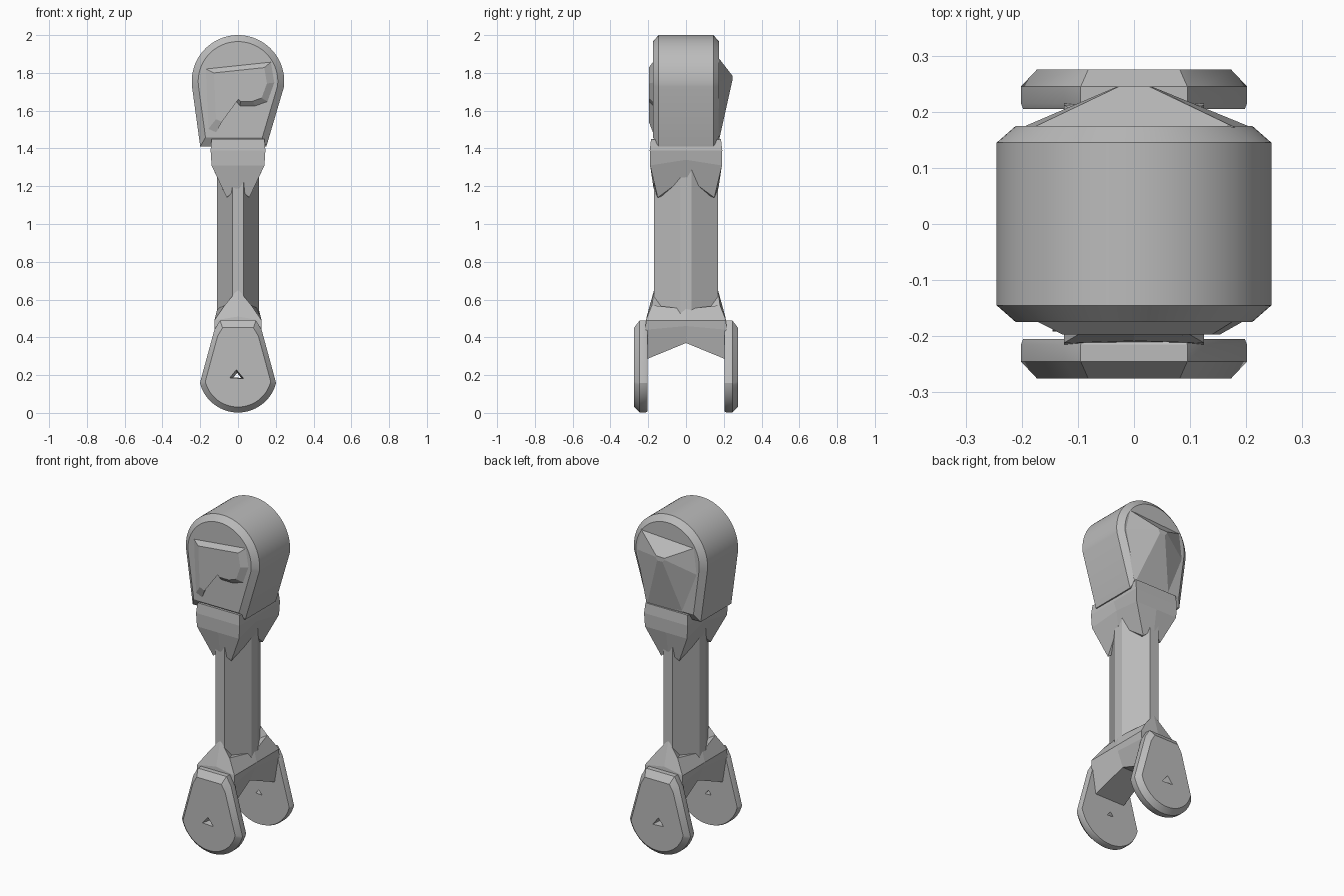
import bpy, bmesh, math
from mathutils import Vector

cube = bpy.data.objects.get("Cube")
if cube:
    bpy.data.objects.remove(cube)

steel = bpy.data.materials.new("grey metal")
steel.use_nodes = True
GREY = (0.5, 0.5, 0.5, 1)
steel.diffuse_color = GREY
steel.node_tree.nodes["Principled BSDF"].inputs["Base Color"].default_value = GREY


def loft(name, rings, cap_z=(None, None), smooth=False):
    """Bridge equal-length rings and close both ends with a fan."""
    bm = bmesh.new()
    loops = [[bm.verts.new(p) for p in ring] for ring in rings]
    n = len(loops[0])
    for a, b in zip(loops, loops[1:]):
        for i in range(n):
            j = (i + 1) % n
            bm.faces.new((a[i], a[j], b[j], b[i]))
    for loop, z in zip((loops[0], loops[-1]), cap_z):
        centre = sum((v.co for v in loop), Vector()) / n
        if z is not None:
            centre.z = z
        hub = bm.verts.new(centre)
        for i in range(n):
            bm.faces.new((loop[i], loop[(i + 1) % n], hub))
    bmesh.ops.recalc_face_normals(bm, faces=bm.faces)
    mesh = bpy.data.meshes.new(name)
    bm.to_mesh(mesh)
    bm.free()
    mesh.materials.append(steel)
    ob = bpy.data.objects.new(name, mesh)
    bpy.context.collection.objects.link(ob)
    if smooth:
        bpy.ops.object.select_all(action="DESELECT")
        ob.select_set(True)
        bpy.context.view_layer.objects.active = ob
        bpy.ops.object.shade_smooth_by_angle(angle=math.radians(25))
    return ob


def teardrop(radius, start, tail, up, count=40):
    """Round outline with a tapering tail, relative to its circle centre."""
    sweep = math.pi + 2 * start
    arc = [(radius * math.cos(-start + sweep * i / count),
            up * radius * math.sin(-start + sweep * i / count)) for i in range(count + 1)]
    return arc + tail


def slices(outline, zc, steps):
    """Stack scaled copies of an outline along y."""
    return [[(x * s, y, zc + z * s) for x, z in outline] for y, s in steps]


def saddle(corner, end, side):
    """Eight-point ring: corners (x, y, z), end middles (y, z), side middles (x, z)."""
    cx, cy, cz = corner
    ey, ez = end
    sx, sz = side
    return [(cx, -cy, cz), (sx, 0, sz), (cx, cy, cz), (0, ey, ez),
            (-cx, cy, cz), (-sx, 0, sz), (-cx, -cy, cz), (0, -ey, ez)]


# Big rounded head with chamfered rims
HEAD_Z = 1.755
head = teardrop(0.245, 0.12, [(-0.2, -0.345), (0.15, -0.345)], 1)
loft("head", slices(head, HEAD_Z, [(-0.175, 0.86), (-0.145, 1), (0.145, 1), (0.175, 0.86)]),
     smooth=True)

# Raised front face with the notch at its lower edge
front = [(-0.19, 1.83), (0.19, 1.87), (0.21, 1.75), (0.17, 1.64), (0.1, 1.615),
         (0.01, 1.615), (-0.04, 1.67), (-0.13, 1.46), (-0.175, 1.48)]
loft("head_front_pad", [[(x, -0.165, z) for x, z in front],
                        [(0.02 + (x - 0.02) * 0.7, -0.197, 1.73 + (z - 1.73) * 0.7)
                         for x, z in front]])

# Pointed back face
back = [(-0.18, 1.86), (0.18, 1.88), (0.21, 1.75), (0.14, 1.43), (-0.1, 1.45), (-0.2, 1.7)]
loft("head_back_peak", [[(x, 0.172, z) for x, z in back],
                        [(x * 0.15, 0.245, 1.78 + (z - 1.78) * 0.06) for x, z in back]])

# Collar under the head, ending in points
loft("collar", [saddle((0.14, 0.185, 1.45), (0.185, 1.45), (0.14, 1.42)),
                saddle((0.145, 0.192, 1.39), (0.192, 1.39), (0.145, 1.39)),
                saddle((0.14, 0.19, 1.31), (0.19, 1.31), (0.125, 1.34)),
                saddle((0.06, 0.15, 1.14), (0.172, 1.19), (0.112, 1.25))])

# Eight-sided shank
section = [(0.03, -0.17), (0.11, -0.03), (0.11, 0.03), (0.03, 0.17),
           (-0.03, 0.17), (-0.11, 0.03), (-0.11, -0.03), (-0.03, -0.17)]
loft("shank", [[(x, y, z) for x, y in section] for z in (0.48, 1.3)])

# Fork block with an arched underside
loft("fork", [saddle((0.07, 0.18, 0.57), (0.168, 0.655), (0.11, 0.55)),
              saddle((0.125, 0.212, 0.49), (0.208, 0.51), (0.125, 0.49)),
              saddle((0.125, 0.215, 0.44), (0.215, 0.44), (0.115, 0.46)),
              saddle((0.1, 0.207, 0.285), (0.207, 0.285), (0.08, 0.37))],
     cap_z=(0.55, 0.37))

# Small triangular cutter for the fork eyes
tri = [(-0.05, 0.185), (-0.01, 0.235), (0.035, 0.18)]
cutters = []
for side, word in ((-1, "front"), (1, "back")):
    cut = loft(word + "_eye_cutter",
               [[(x, side * 0.3, z) for x, z in tri],
                [(x * 0.4, side * 0.19, 0.19 + (z - 0.19) * 0.4) for x, z in tri]])
    cut.hide_render = True
    cut.display_type = "WIRE"
    cut.hide_set(True)
    cutters.append(cut)

# Two rounded fork ears
EAR_Z = 0.21
ear = teardrop(0.208, -0.25, [(-0.125, 0.23), (-0.095, 0.28), (0.095, 0.28), (0.125, 0.23)], -1)
# The arc runs along the bottom, so the tail closes it over the top
ear = [(x, z) for x, z in ear]
for side, word, cut in ((-1, "front", cutters[0]), (1, "back", cutters[1])):
    ob = loft(word + "_ear",
              slices(ear, EAR_Z, [(side * 0.205, 0.98), (side * 0.215, 1),
                                  (side * 0.245, 1), (side * 0.275, 0.86)]), smooth=True)
    mod = ob.modifiers.new("eye", "BOOLEAN")
    mod.operation = "DIFFERENCE"
    mod.solver = "EXACT"
    mod.object = cut
